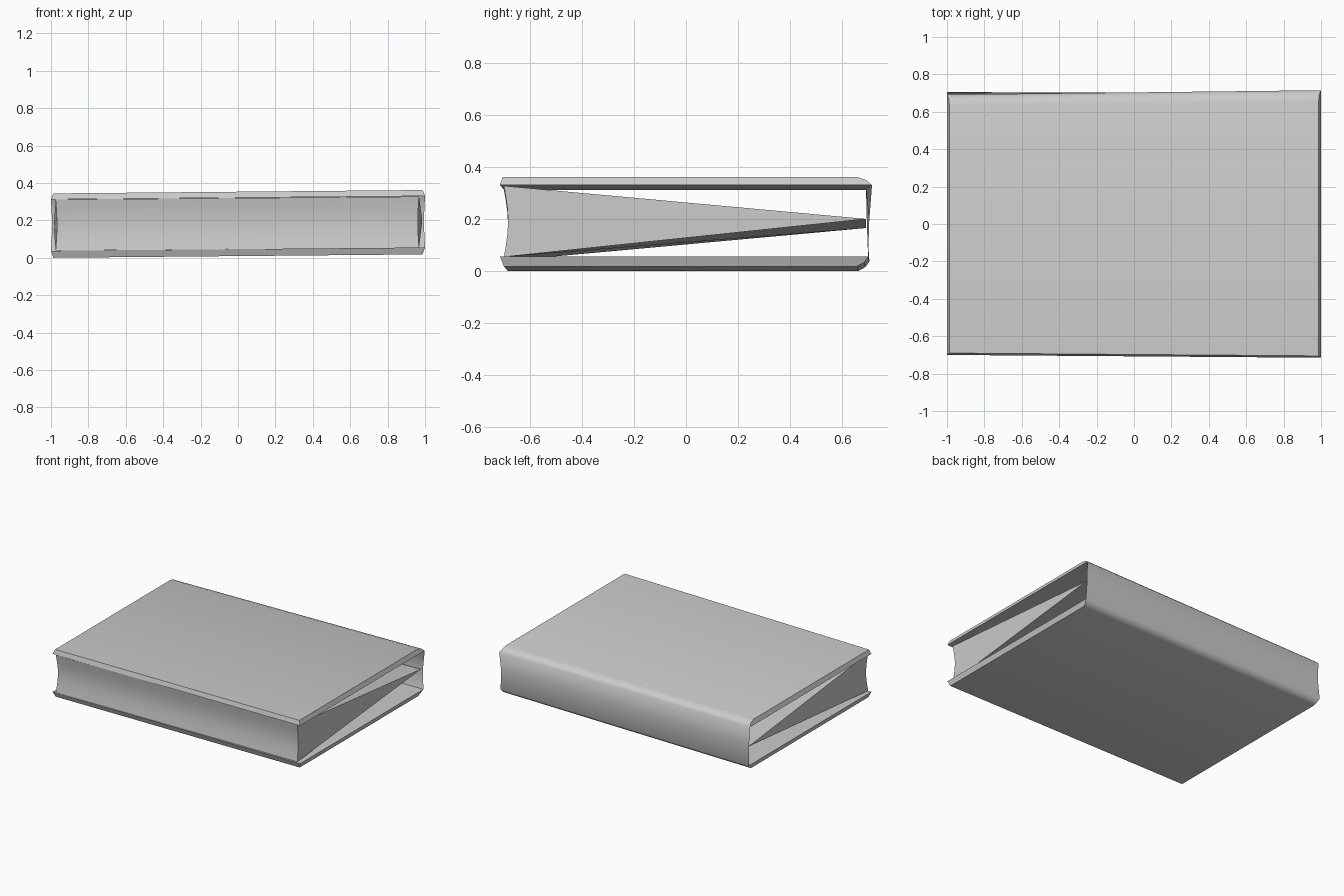
import bpy
import bmesh
import math

cube = bpy.data.objects.get("Cube")
if cube:
    bpy.data.objects.remove(cube, do_unlink=True)

grey = bpy.data.materials.new("plain grey")
grey.use_nodes = True
GREY = (0.6, 0.6, 0.6, 1)
grey.diffuse_color = GREY
grey.node_tree.nodes["Principled BSDF"].inputs["Base Color"].default_value = GREY


def finish(bm, name, angle):
    mesh = bpy.data.meshes.new(name)
    bm.to_mesh(mesh)
    bm.free()
    mesh.materials.append(grey)
    obj = bpy.data.objects.new(name, mesh)
    bpy.context.collection.objects.link(obj)
    bpy.ops.object.select_all(action='DESELECT')
    obj.select_set(True)
    bpy.context.view_layer.objects.active = obj
    bpy.ops.object.shade_smooth_by_angle(angle=math.radians(angle))
    return obj


def loft(bm, left, right):
    """Join two matching outlines of (x, y, z) points with quads."""
    a = [bm.verts.new(p) for p in left]
    b = [bm.verts.new(p) for p in right]
    for i in range(len(a) - 1):
        bm.faces.new((a[i], b[i], b[i + 1], a[i + 1]))
    return a, b


OUT, LIP = 0.987, 1.0      # half lengths of the outer faces and the inner rims


def binding_outline(side, lift, front, top_back, low_back):
    """Case outline from the upper front rim, round the spine, to the lower."""
    rim, out = side * LIP, side * OUT
    mid = (top_back + low_back) / 2 - 0.003
    return [
        (rim, -front, 0.312 + lift), (out, -front + 0.01, 0.344 + lift),
        (out, top_back - 0.06, 0.344 + lift),
        (out + side * 0.003, top_back - 0.023, 0.332 + lift),
        (rim, top_back, 0.312 + lift), (side * 0.993, mid, 0.175 + lift),
        (rim, low_back, 0.037 + lift),
        (out + side * 0.003, low_back - 0.015, 0.015 + lift),
        (out, low_back - 0.042, lift), (out, -front + 0.015, lift),
        (rim, -front, 0.037 + lift)]


# Case: two covers and the rounded spine as one folded sheet
ends = (binding_outline(-1, 0, 0.70, 0.692, 0.705),
        binding_outline(1, 0.018, 0.715, 0.715, 0.70))
bm = bmesh.new()
rows = loft(bm, *ends)
for row in rows:
    bm.faces.new(row[0:5])
    bm.faces.new(row[6:11])
bmesh.ops.recalc_face_normals(bm, faces=bm.faces[:])
finish(bm, "book_case", 62)

# Inner faces of the covers
for name, front, back in (("upper_lining", 0, 4), ("lower_lining", 6, 10)):
    bm = bmesh.new()
    loft(bm, *[[e[front], e[back]] for e in ends])
    for f in bm.faces:
        f.normal_update()
        if (f.normal.z > 0) == (front == 0):
            f.normal_flip()
    finish(bm, name, 30)


# Page block: hollow fore-edge, tapering to the spine
def page_outline(x, lift, apex_x, apex):
    steps = 6
    fore = []
    for i in range(steps + 1):
        t = i / steps
        bow = math.sin(math.pi * t)
        fore.append((x * (1 - 0.007 * bow), -0.70 + 0.016 * bow,
                     0.038 + 0.273 * t + lift))
    return [(apex_x, 0.692, apex)] + fore + [(apex_x, 0.692, apex)]


bm = bmesh.new()
for row in loft(bm, page_outline(-0.975, 0, -0.985, 0.165),
                page_outline(0.968, 0.016, 0.985, 0.20)):
    bm.faces.new(row[:-1])
bmesh.ops.remove_doubles(bm, verts=bm.verts[:], dist=0.0001)
bmesh.ops.recalc_face_normals(bm, faces=bm.faces[:])
finish(bm, "page_block", 40)
